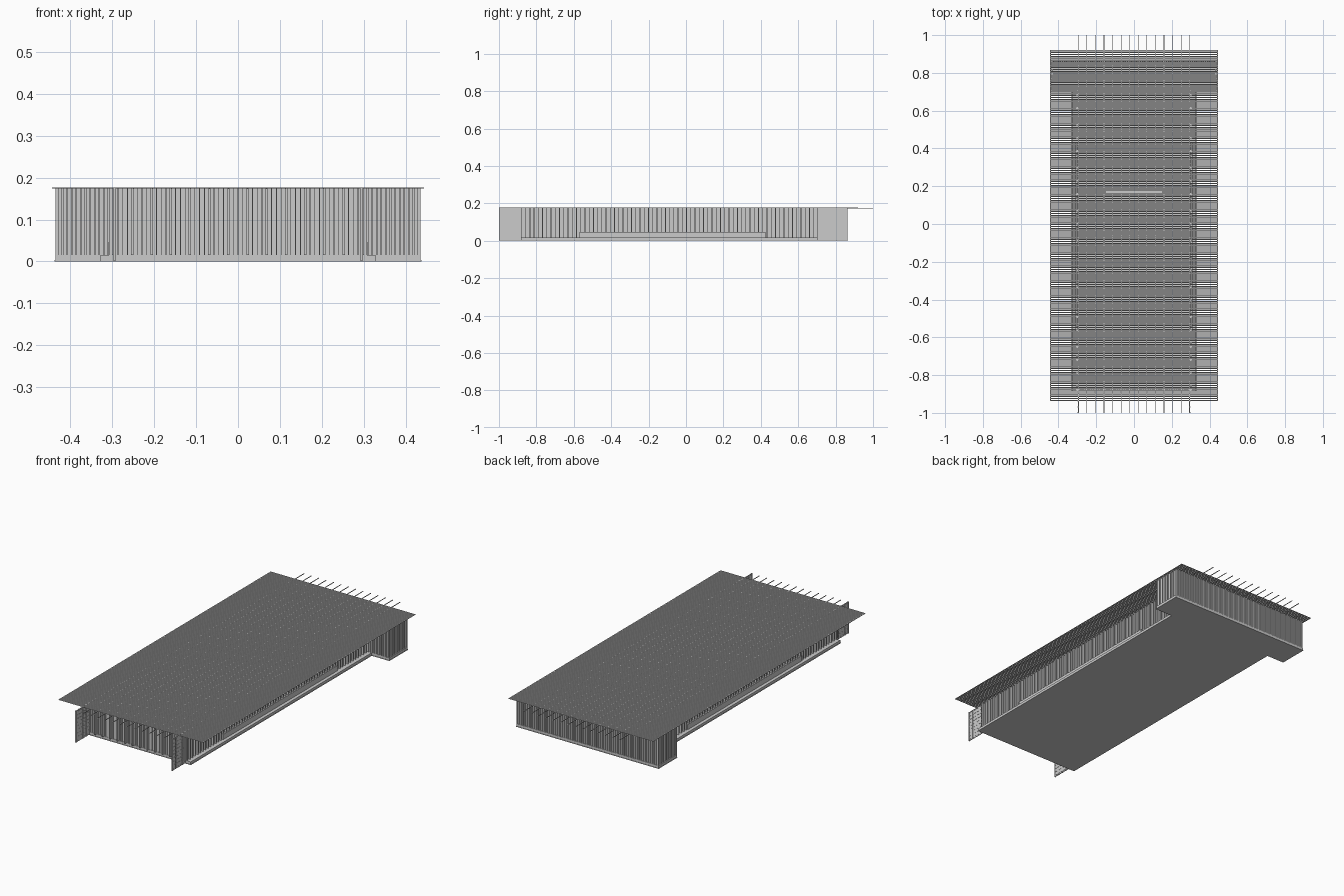
import bpy, bmesh
from mathutils import Vector

if "Cube" in bpy.data.objects:
    bpy.data.objects.remove(bpy.data.objects["Cube"])


def boxes(name, spans):
    """One object made from boxes given as (x0, x1, y0, y1, z0, z1)."""
    bm = bmesh.new()
    for x0, x1, y0, y1, z0, z1 in spans:
        r = bmesh.ops.create_cube(bm, size=1)
        size = Vector((x1 - x0, y1 - y0, z1 - z0))
        mid = Vector((x0 + x1, y0 + y1, z0 + z1)) / 2
        for v in r["verts"]:
            v.co = Vector(a * b for a, b in zip(v.co, size)) + mid
    me = bpy.data.meshes.new(name)
    bm.to_mesh(me)
    bm.free()
    ob = bpy.data.objects.new(name, me)
    bpy.context.collection.objects.link(ob)
    return ob


def plan_prism(name, outline, z0, z1, caps=True):
    """Extrude a half outline (right side, front to back), mirrored in x."""
    pts = outline + [(-x, y) for x, y in reversed(outline)]
    bm = bmesh.new()
    lo = [bm.verts.new((x, y, z0)) for x, y in pts]
    hi = [bm.verts.new((x, y, z1)) for x, y in pts]
    n = len(pts)
    for i in range(n):
        j = (i + 1) % n
        bm.faces.new((lo[i], lo[j], hi[j], hi[i]))
    if caps:
        bm.faces.new(lo[::-1])
        bm.faces.new(hi)
    me = bpy.data.meshes.new(name)
    bm.to_mesh(me)
    bm.free()
    ob = bpy.data.objects.new(name, me)
    bpy.context.collection.objects.link(ob)
    return ob


def both_sides(spans):
    return spans + [(-b, -a, c, d, e, f) for a, b, c, d, e, f in spans]


def steps(a, b, pitch):
    n = max(1, round((b - a) / pitch))
    return [a + (b - a) * i / n for i in range(n + 1)]


ROOF, BASE = 0.174, 0.016
W, WB = 0.298, 0.43              # half widths of hall and rear block
YF, YN, YB = -0.88, 0.705, 0.862  # front wall, notch, back wall

# stepped base: thin plinth and floor
plan_prism("plinth", [(0.33, -0.885), (0.33, 0.70), (0.438, 0.70), (0.438, 0.865)], 0, 0.003)
plan_prism("floor", [(0.328, -0.883), (0.328, 0.702), (0.436, 0.702), (0.436, 0.863)], 0.003, BASE)

# T-shaped glazed wall
plan_prism("glass_wall", [(W, YF), (W, YN), (WB, YN), (WB, YB - 0.004)], BASE, ROOF, caps=False)

# close-set mullions
t, p = 0.002, 0.0228
boxes("side_mullions", both_sides(
    [(W - t, W + 0.010, y - t, y + t, BASE, ROOF) for y in steps(YF, YN, p)]
    + [(WB - t, WB + 0.006, y - t, y + t, BASE, ROOF) for y in steps(YN, YB - t, p)]))
boxes("front_mullions", [(x - 0.003, x + 0.003, YF - 0.016, YF + t, BASE, ROOF)
                         for x in steps(-W, W, 0.0455)])
boxes("front_ribs", [(x - 0.001, x + 0.001, YF - 0.004, YF + t, BASE, ROOF)
                     for x in steps(-W, W, 0.0114)])
boxes("back_mullions", [(x - t, x + t, YB - 0.006, YB + 0.001, BASE, ROOF)
                        for x in steps(-WB, WB, 0.0114)])
boxes("notch_mullions", both_sides(
    [(x - t, x + t, YN - 0.005, YN + t, BASE, ROOF) for x in steps(W, WB, 0.0114)]))

# low ledge set against the mullions
boxes("side_ledge", both_sides([(0.300, 0.310, -0.572, 0.428, BASE, 0.045)]))

# front screens with slats
screens = [(0.293, 0.296, -1.0, YF, 0.002, 0.177)]
screens += [(0.291, 0.298, y - 0.002, y + 0.002, 0.002, 0.177) for y in steps(-0.998, YF, 0.03)]
screens += [(0.292, 0.297, -1.0, YF, z - 0.001, z + 0.001) for z in steps(0.01, 0.17, 0.02)]
boxes("front_screen", both_sides(screens))

# louvred roof: close slats carried on long beams
boxes("roof_slats", [(-0.444, 0.444, y - 0.003, y + 0.003, ROOF, 0.1765)
                     for y in steps(-0.934, 0.917, 0.0099)])
boxes("roof_edges", both_sides([(0.440, 0.444, -0.937, 0.92, ROOF, 0.1765)]))
boxes("roof_beams", [(x - 0.0015, x + 0.0015, -1.0, 1.0, 0.1725, 0.1755)
                     for x in steps(-0.295, 0.295, 0.0454)])

# inner partitions
boxes("partitions", [(-0.15, 0.15, y - 0.002, y + 0.002, BASE, ROOF)
                     for y in (-0.28, -0.06, 0.17)])
